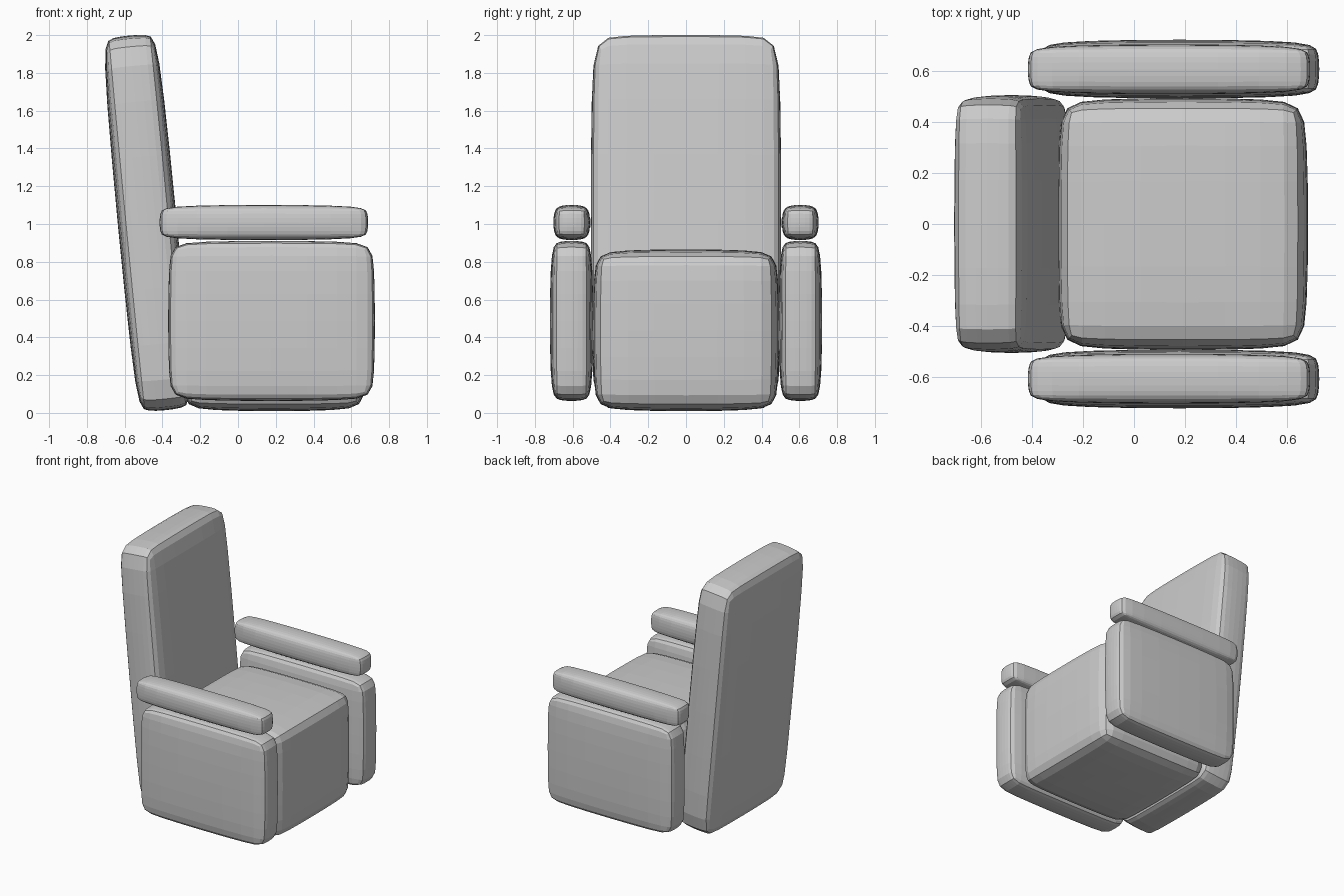
import bpy
import math

if "Cube" in bpy.data.objects:
    bpy.data.objects.remove(bpy.data.objects["Cube"])

grey = bpy.data.materials.new("upholstery_grey")
grey.diffuse_color = (0.6, 0.6, 0.6, 1.0)
grey.use_nodes = True
grey.node_tree.nodes["Principled BSDF"].inputs["Base Color"].default_value = grey.diffuse_color


def cushion(name, lo, hi, bevel, tilt=0.0):
    """Soft padded block between two corners: bevelled box, then subdivided."""
    size = [b - a for a, b in zip(lo, hi)]
    centre = [(a + b) / 2 for a, b in zip(lo, hi)]
    bpy.ops.mesh.primitive_cube_add(size=1, location=centre)
    ob = bpy.context.object
    ob.name = name
    ob.data.name = name
    for v in ob.data.vertices:
        v.co = [c * s for c, s in zip(v.co, size)]
    ob.rotation_euler = (0, math.radians(tilt), 0)
    ob.data.materials.append(grey)
    b = ob.modifiers.new("soft_edges", 'BEVEL')
    b.width = bevel
    b.segments = 1
    b.limit_method = 'NONE'
    s = ob.modifiers.new("padding", 'SUBSURF')
    s.levels = 2
    s.render_levels = 2
    return ob


# Seat block and reclined back
cushion("seat", (-0.305, -0.497, 0.005), (0.685, 0.497, 0.87), 0.05)
cushion("backrest", (-0.64, -0.508, 0.006), (-0.32, 0.508, 2.006), 0.045, -5.5)

# Side panels with separate padded armrests, one per side
for side, label in ((-1, "front"), (1, "rear")):
    for part, x0, x1, y0, y1, z0, z1, w in (
            ("side_panel", -0.373, 0.728, 0.488, 0.724, 0.06, 0.914, 0.04),
            ("armrest", -0.418, 0.692, 0.505, 0.705, 0.912, 1.104, 0.035)):
        ya, yb = sorted((side * y0, side * y1))
        cushion(f"{label}_{part}", (x0, ya, z0), (x1, yb, z1), w)
